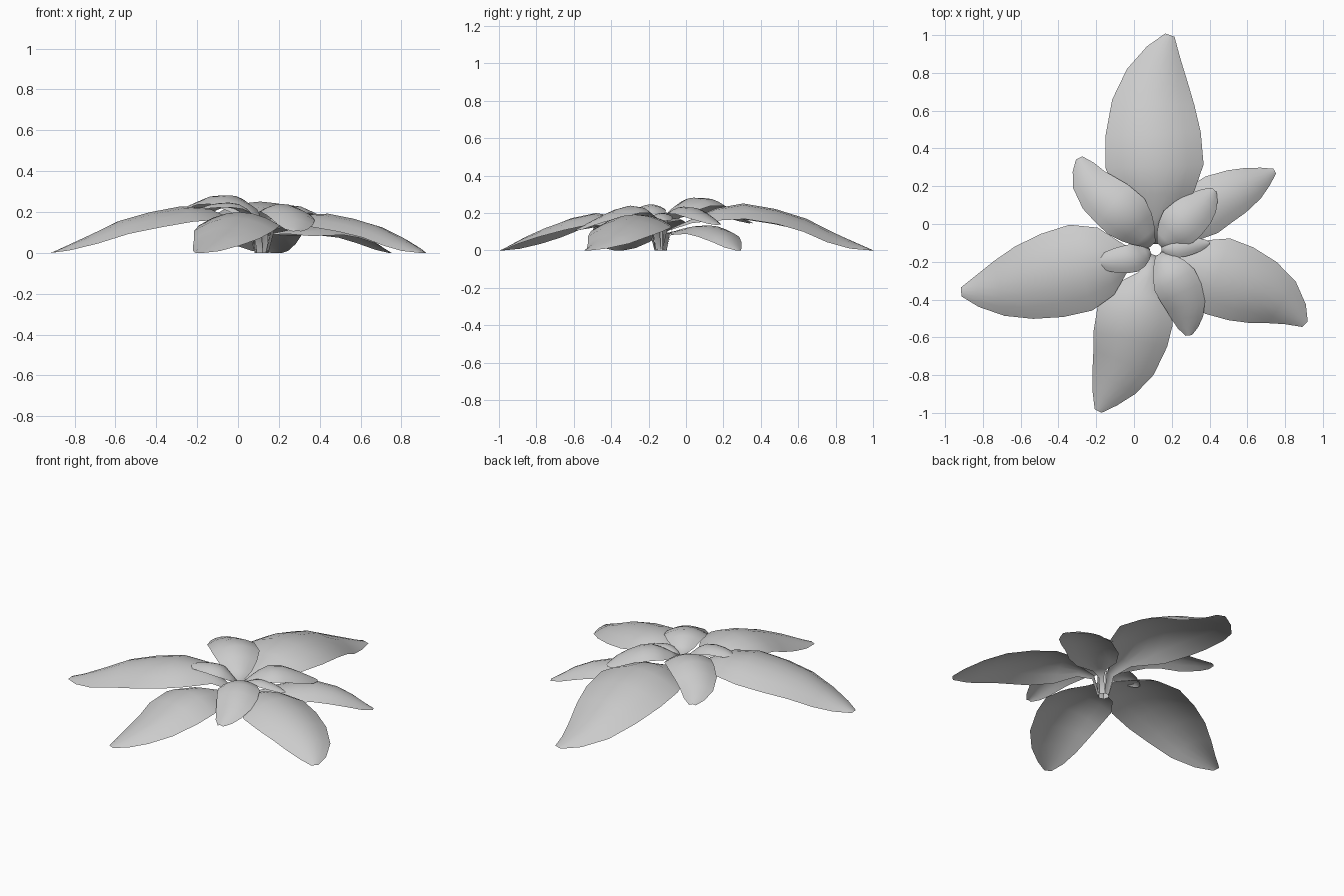
import bpy
from mathutils import Vector

if "Cube" in bpy.data.objects:
    bpy.data.objects.remove(bpy.data.objects["Cube"])

CROWN = Vector((0.115, -0.135, 0.0))
# blade width profile: (fraction of length, large-leaf width, small-leaf width)
PROFILE = [(0.0, 0.10, 0.18), (0.10, 0.26, 0.52), (0.22, 0.78, 0.80),
           (0.35, 1.0, 1.0), (0.50, 0.97, 0.98), (0.65, 0.84, 0.88),
           (0.79, 0.63, 0.70), (0.91, 0.36, 0.45), (1.0, 0.10, 0.14)]
ACROSS = [-1, -0.67, -0.33, 0, 0.33, 0.67, 1]


def spline(pts, steps=16):
    """Smooth curve through the midrib points."""
    p = [2 * pts[0] - pts[1]] + pts + [2 * pts[-1] - pts[-2]]
    out = []
    for i in range(1, len(p) - 2):
        a, b, c, d = p[i - 1:i + 3]
        for k in range(steps):
            t = k / steps
            out.append(0.5 * (2 * b + (c - a) * t + (2 * a - 5 * b + 4 * c - d) * t * t
                              + (3 * b - a - 3 * c + d) * t ** 3))
    return out + [pts[-1]]


def sample(curve, f):
    """Point at a fraction of the curve's length."""
    lens = [(b - a).length for a, b in zip(curve, curve[1:])]
    target = f * sum(lens)
    for i, seg in enumerate(lens):
        if target <= seg or i == len(lens) - 1:
            return curve[i].lerp(curve[i + 1], min(1, target / seg))
        target -= seg


def leaf(name, width, midrib, small=False):
    pts = [Vector(p) for p in midrib]
    out = (pts[0] - CROWN)
    out.z = 0
    out.normalize()
    neck = CROWN + out * (0.03 if small else 0.06)
    neck.z = 0.17 if small else min(0.12, pts[0].z * 0.7)
    curve = spline([neck] + pts)

    # stalk foot, then the blade stations
    foot = CROWN + out * 0.03
    rows = [(foot, out, 0.015)]
    for f, large_w, small_w in PROFILE:
        tan = sample(curve, min(1, f + 0.03)) - sample(curve, max(0, f - 0.03))
        tan.z = 0
        rows.append((sample(curve, f), tan.normalized(),
                     width * (small_w if small else large_w) / 2))

    verts, faces, n = [], [], len(ACROSS)
    for centre, tan, half in rows:
        side = Vector((tan.y, -tan.x, 0))
        for s in ACROSS:
            v = centre + side * half * s
            v.z = max(0, v.z - 0.32 * half * s * s)
            verts.append(v)
    for r in range(len(rows) - 1):
        for c in range(n - 1):
            i = r * n + c
            faces.append((i, i + 1, i + n + 1, i + n))
    me = bpy.data.meshes.new(name)
    me.from_pydata(verts, [], [f[::1] for f in faces])
    me.update()
    if sum(p.normal.z * p.area for p in me.polygons) < 0:
        me.flip_normals()
    for p in me.polygons:
        p.use_smooth = True
    bpy.context.collection.objects.link(bpy.data.objects.new(name, me))


# outer ring of large drooping leaves
leaf("large_leaf_back", 0.52, [(.11, .26, .25), (.10, .6, .185), (.13, .82, .08), (.19, 1.0, 0)])
leaf("large_leaf_back_right", 0.29, [(.40, .10, .135), (.58, .19, .10), (.745, .28, 0)])
leaf("large_leaf_right", 0.42, [(.37, -.25, .195), (.63, -.34, .15), (.79, -.42, .075), (.905, -.53, 0)])
leaf("large_leaf_front", 0.41, [(.01, -.47, .20), (-.05, -.72, .13), (-.19, -.99, 0)])
leaf("large_leaf_left", 0.47, [(-.2, -.21, .23), (-.54, -.30, .17), (-.74, -.345, .08), (-.915, -.36, 0)])

# inner rosette of small leaves
leaf("small_leaf_back_left", 0.27, [(-.05, .05, .285), (-.21, .19, .235), (-.29, .35, .15)], True)
leaf("small_leaf_back_right", 0.23, [(.24, -.01, .235), (.34, .08, .205), (.425, .18, .14)], True)
leaf("small_leaf_front", 0.24, [(.20, -.27, .24), (.27, -.42, .20), (.29, -.59, .11)], True)
leaf("small_leaf_left", 0.15, [(0, -.18, .24), (-.12, -.195, .24), (-.205, -.2, .21)], True)
leaf("small_leaf_right", 0.10, [(.22, -.13, .20), (.31, -.115, .19), (.40, -.10, .16)], True)
